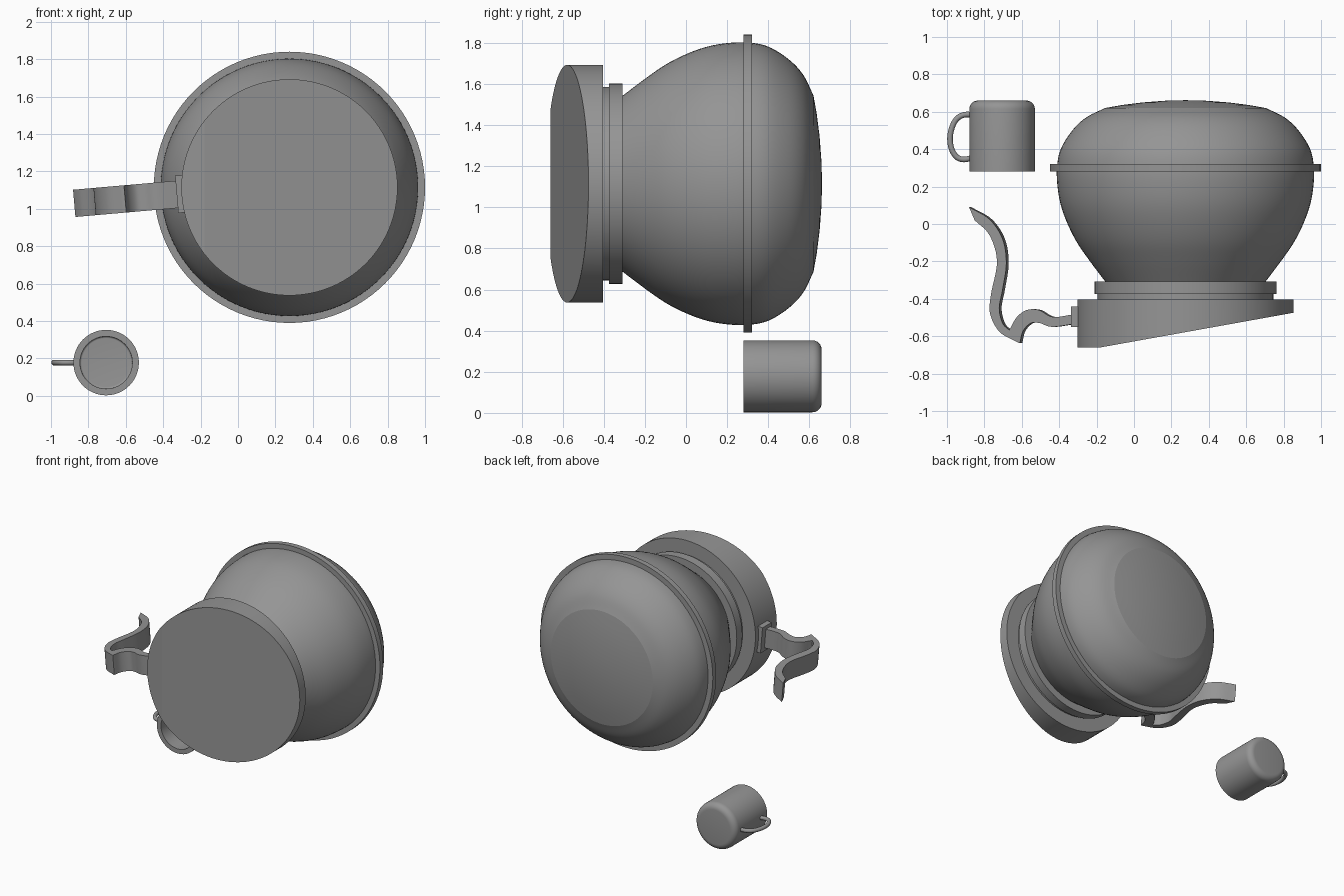
import bpy, bmesh, math
from mathutils import Vector

if "Cube" in bpy.data.objects:
    bpy.data.objects.remove(bpy.data.objects["Cube"], do_unlink=True)

grey = bpy.data.materials.new("plain grey")
grey.use_nodes = True
colour = (0.3, 0.3, 0.3, 1)
grey.diffuse_color = colour
grey.node_tree.nodes["Principled BSDF"].inputs["Base Color"].default_value = colour

POT = Vector((0.275, 0, 1.115))   # pot axis runs along y
MUG = Vector((-0.705, 0, 0.178))  # mug axis runs along y
TILT = math.radians(5)


def finish(bm, name, angle=30):
    bmesh.ops.remove_doubles(bm, verts=bm.verts, dist=1e-5)
    bmesh.ops.recalc_face_normals(bm, faces=bm.faces)
    mesh = bpy.data.meshes.new(name)
    bm.to_mesh(mesh)
    bm.free()
    mesh.materials.append(grey)
    ob = bpy.data.objects.new(name, mesh)
    bpy.context.collection.objects.link(ob)
    bpy.ops.object.select_all(action='DESELECT')
    ob.select_set(True)
    bpy.context.view_layer.objects.active = ob
    bpy.ops.object.shade_smooth_by_angle(angle=math.radians(angle))
    return ob


def spline(points, steps=6):
    """Smooth curve through the points."""
    p = [Vector(q) for q in points]
    p = [2 * p[0] - p[1]] + p + [2 * p[-1] - p[-2]]
    out = []
    for a, b, c, d in zip(p, p[1:], p[2:], p[3:]):
        for i in range(steps):
            t = i / steps
            out.append(0.5 * (2 * b + (c - a) * t + (2 * a - 5 * b + 4 * c - d) * t * t
                              + (3 * b - a - 3 * c + d) * t ** 3))
    return out + [p[-2]]


def lathe(profile, centre, segments=96):
    """Revolve (radius, y) points about a y axis."""
    bm = bmesh.new()
    rings = []
    for r, y in profile:
        rings.append([bm.verts.new(centre + Vector((
            r * math.cos(2 * math.pi * i / segments), y,
            r * math.sin(2 * math.pi * i / segments)))) for i in range(segments)])
    for a, b in zip(rings, rings[1:]):
        for i in range(segments):
            j = (i + 1) % segments
            bm.faces.new((a[i], a[j], b[j], b[i]))
    return bm


def disc(radius, y0, y1):
    return lathe([(0, y0), (radius, y0), (radius, y1), (0, y1)], POT)


def tilted(x, y, w):
    """Place a point of the handle, turned slightly about the pot axis."""
    d = x - POT.x
    return Vector((POT.x + d * math.cos(TILT) - w * math.sin(TILT), y,
                   POT.z + 0.015 + d * math.sin(TILT) + w * math.cos(TILT)))


def extrude_tilted(outline, half_width, name):
    bm = bmesh.new()
    sides = [[bm.verts.new(tilted(x, y, w)) for x, y in outline]
             for w in (-half_width, half_width)]
    for s in sides:
        bm.faces.new(s)
    n = len(outline)
    for i in range(n):
        j = (i + 1) % n
        bm.faces.new((sides[0][i], sides[0][j], sides[1][j], sides[1][i]))
    return finish(bm, name)


# Pot body, with its closing cap
finish(lathe([(0, -0.31)] + [tuple(v) for v in spline([
    (0.427, -0.31), (0.51, -0.2), (0.579, -0.1), (0.63, 0), (0.666, 0.1), (0.684, 0.2),
    (0.687, 0.3), (0.667, 0.4), (0.605, 0.5), (0.53, 0.57), (0.43, 0.62)])], POT), "pot_body")
finish(lathe([(0.43, 0.62), (0.34, 0.636), (0.23, 0.65), (0.11, 0.659), (0, 0.662)], POT),
       "pot_bottom")

# Rings
finish(disc(0.725, 0.28, 0.32), "pot_rim_ring")
finish(disc(0.487, -0.375, -0.308), "neck_collar")
finish(disc(0.47, -0.41, -0.37), "neck_step")

# Lid with a slanted face
bm = disc(0.578, -0.66, -0.403)
slant = Vector((1.03, 0.185, 0))
bmesh.ops.remove_doubles(bm, verts=bm.verts, dist=1e-5)
cut = bmesh.ops.bisect_plane(bm, geom=bm.verts[:] + bm.edges[:] + bm.faces[:],
                             plane_co=(-0.18, -0.66, 0),
                             plane_no=(slant.y, -slant.x, 0), clear_outer=True)
edges = [e for e in cut["geom_cut"] if isinstance(e, bmesh.types.BMEdge)]
bmesh.ops.contextual_create(bm, geom=edges)
finish(bm, "slanted_lid", 8)

# Curved lever handle: four smooth runs make one closed outline
upper_outer = [(-0.88, 0.09), (-0.77, 0.025), (-0.7, -0.08), (-0.68, -0.21),
               (-0.7, -0.35), (-0.718, -0.45), (-0.7, -0.53), (-0.665, -0.567)]
lower_outer = [(-0.66, -0.56), (-0.623, -0.497), (-0.57, -0.46), (-0.505, -0.46),
               (-0.43, -0.497), (-0.32, -0.483)]
lower_inner = [(-0.32, -0.535), (-0.435, -0.55), (-0.5, -0.53), (-0.548, -0.53),
               (-0.59, -0.572), (-0.607, -0.636)]
upper_inner = [(-0.612, -0.636), (-0.715, -0.578), (-0.767, -0.48), (-0.762, -0.375),
               (-0.73, -0.2), (-0.77, -0.06), (-0.85, 0.02)]
outline = []
for run in (upper_outer, lower_outer, lower_inner, upper_inner):
    outline += [tuple(v) for v in spline(run)]
extrude_tilted(outline, 0.073, "lever_handle")
extrude_tilted([(-0.33, -0.44), (-0.29, -0.44), (-0.29, -0.55), (-0.33, -0.55)],
               0.1, "handle_mount")

# Mug, open towards the front
def fillet(r, y, size):
    return [(r - size + size * math.cos(a), y - size + size * math.sin(a))
            for a in (math.pi / 2 * i / 6 for i in range(7))]

finish(lathe([(0, 0.625)] + fillet(0.14, 0.625, 0.01)[::-1] + [(0.14, 0.28), (0.175, 0.28)]
             + fillet(0.175, 0.66, 0.045) + [(0, 0.66)], MUG, 64), "mug_cup")

# Mug handle: round tube along a bent path
curve = bpy.data.curves.new("mug_handle", 'CURVE')
curve.dimensions = '3D'
curve.bevel_depth = 0.015
curve.bevel_resolution = 3
path = spline([(-0.86, 0.585), (-0.915, 0.582), (-0.957, 0.55), (-0.982, 0.48),
               (-0.978, 0.41), (-0.95, 0.36), (-0.91, 0.345), (-0.86, 0.355)])
line = curve.splines.new('POLY')
line.points.add(len(path) - 1)
for point, v in zip(line.points, path):
    point.co = (v.x, v.y, MUG.z, 1)
for s in curve.splines:
    s.use_smooth = True
curve.materials.append(grey)
handle = bpy.data.objects.new("mug_handle", curve)
bpy.context.collection.objects.link(handle)
